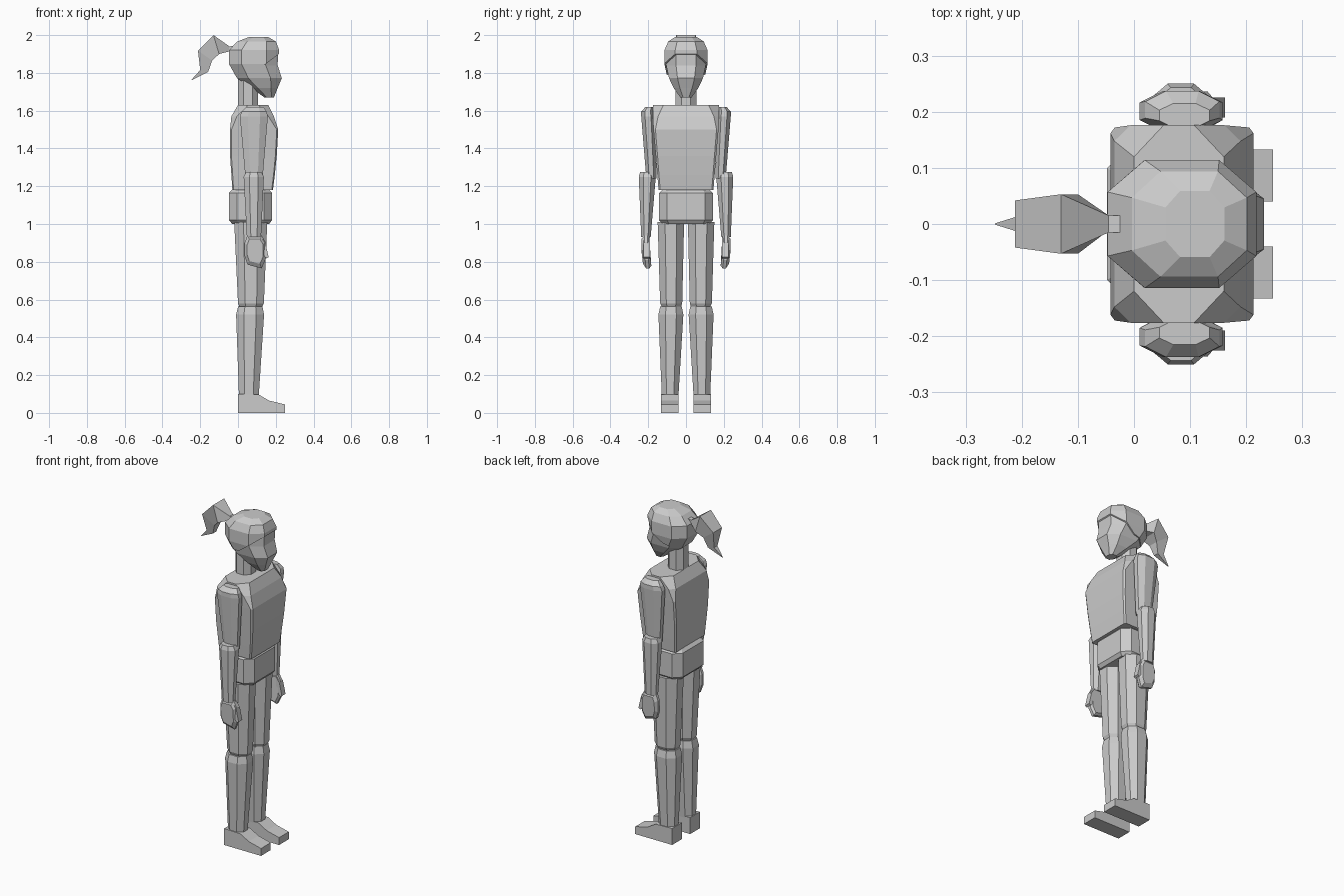
import bpy, bmesh
from mathutils import Vector

grey = bpy.data.materials.new("plain_grey")
grey.diffuse_color = (0.6, 0.6, 0.6, 1)


def finish(name, bm):
    bmesh.ops.remove_doubles(bm, verts=bm.verts, dist=1e-4)
    bmesh.ops.recalc_face_normals(bm, faces=bm.faces)
    me = bpy.data.meshes.new(name)
    bm.to_mesh(me)
    bm.free()
    me.materials.append(grey)
    ob = bpy.data.objects.new(name, me)
    bpy.context.collection.objects.link(ob)
    return ob


def loft(rings):
    """Skin a list of equal-length point rings and cap both ends."""
    bm = bmesh.new()
    vs = [[bm.verts.new(p) for p in r] for r in rings]
    n = len(vs[0])
    for a, b in zip(vs, vs[1:]):
        for i in range(n):
            j = (i + 1) % n
            bm.faces.new((a[i], a[j], b[j], b[i]))
    bm.faces.new(vs[0][::-1])
    bm.faces.new(vs[-1])
    return bm


def octagon(z, x0, x1, y0, y1, cx=0.28, cy=0.28):
    """Chamfered rectangle; cx, cy are chamfer fractions of each side."""
    a, b = (x1 - x0) * cx, (y1 - y0) * cy
    return [Vector(p + (z,)) for p in (
        (x0 + a, y0), (x1 - a, y0), (x1, y0 + b), (x1, y1 - b),
        (x1 - a, y1), (x0 + a, y1), (x0, y1 - b), (x0, y0 + b))]


def body(name, rows):
    return finish(name, loft([octagon(*r) for r in rows]))


def slab(name, profile, y0, y1):
    return finish(name, loft([[(x, y, z) for x, z in profile] for y in (y0, y1)]))


def pair(name, rows):
    for side, s in (("left", 1), ("right", -1)):
        body(f"{name}_{side}", [(r[0], r[1], r[2], *sorted((s * r[3], s * r[4])), *r[5:])
                                for r in rows])


# Legs
pair("thigh", [(0.555, 0.01, 0.125, 0.03, 0.125), (0.58, 0, 0.137, 0.02, 0.137),
               (1.01, -0.02, 0.155, 0.01, 0.15)])
pair("shin", [(0.09, 0.005, 0.11, 0.04, 0.128), (0.52, -0.01, 0.138, 0.014, 0.146),
              (0.562, 0, 0.13, 0.022, 0.137)])

# Feet
foot = [(0, 0), (0.248, 0), (0.248, 0.045), (0.165, 0.065), (0.11, 0.097), (0, 0.1)]
slab("foot_left", foot, 0.04, 0.133)
slab("foot_right", foot, -0.133, -0.04)

# Pelvis and torso
body("pelvis", [(1.0, -0.03, 0.165, -0.125, 0.125, 0.18, 0.14),
                (1.02, -0.048, 0.18, -0.142, 0.142, 0.19, 0.15),
                (1.165, -0.048, 0.18, -0.142, 0.142, 0.19, 0.15),
                (1.182, -0.03, 0.165, -0.125, 0.125, 0.18, 0.14)])
body("torso", [(1.18, -0.03, 0.185, -0.145, 0.145, 0.03, 0.03),
               (1.26, -0.035, 0.195, -0.152, 0.152, 0.03, 0.03),
               (1.36, -0.042, 0.205, -0.16, 0.16, 0.03, 0.03),
               (1.5, -0.042, 0.213, -0.172, 0.172, 0.03, 0.03),
               (1.57, -0.035, 0.19, -0.176, 0.176, 0.13, 0.08),
               (1.63, 0, 0.16, -0.176, 0.176, 0.33, 0.16)])
body("neck", [(1.6, 0, 0.105, -0.055, 0.055), (1.79, 0, 0.105, -0.055, 0.055)])

# Arms
pair("upper_arm", [(1.24, 0.04, 0.13, 0.155, 0.21), (1.57, 0.01, 0.158, 0.165, 0.237),
                   (1.595, 0.02, 0.152, 0.17, 0.237), (1.62, 0.045, 0.135, 0.172, 0.215)])
pair("forearm", [(0.93, 0.047, 0.122, 0.187, 0.237), (1.25, 0.03, 0.137, 0.16, 0.25),
                 (1.275, 0.042, 0.125, 0.17, 0.243)])

# Hands with thumbs
hand = [(0.05, 0.94), (0.125, 0.94), (0.145, 0.905), (0.145, 0.81), (0.125, 0.765),
        (0.05, 0.785), (0.035, 0.83), (0.035, 0.9)]
thumb = [(0.12, 0.935), (0.145, 0.9), (0.162, 0.825), (0.15, 0.818), (0.125, 0.85)]
for side, s in (("left", 1), ("right", -1)):
    rings = []
    for y, k in ((0.192, 0.85), (0.203, 1), (0.22, 1), (0.236, 0.75)):
        rings.append([(0.09 + (x - 0.09) * k, s * (y - max(0, 0.85 - z) * 0.1),
                       0.86 + (z - 0.86) * k) for x, z in hand])
    finish(f"hand_{side}", loft(rings))
    slab(f"thumb_{side}", thumb, s * 0.19, s * 0.225)

# Head and hair share one set of rings: z, back, front, half width
head = [(1.67, 0.14, 0.19, 0.03), (1.72, 0.07, 0.21, 0.065), (1.772, -0.005, 0.232, 0.09),
        (1.84, -0.043, 0.21, 0.105), (1.915, -0.043, 0.212, 0.105),
        (1.96, 0, 0.195, 0.085), (1.983, 0.06, 0.155, 0.05)]
body("head", [(z, a, b, -w, w, 0.25, 0.25) for z, a, b, w in head])
bm = loft([octagon(z + 0.006, a - 0.004, b + 0.006, -w - 0.009, w + 0.009, 0.25, 0.25)
           for z, a, b, w in head])
for co, no in (((0.11, 0, 1.82), (-0.75, 0, 1)), ((0, 0, 1.78), (-0.25, 0, 1))):
    bmesh.ops.bisect_plane(bm, geom=bm.verts[:] + bm.edges[:] + bm.faces[:],
                           plane_co=co, plane_no=no, clear_inner=True)
    bmesh.ops.holes_fill(bm, edges=[e for e in bm.edges if e.is_boundary])
finish("hair", bm)

# Ponytail: upper point, lower point, upper and lower half widths
tail = [((-0.02, 1.945), (-0.03, 1.915), 0.015, 0.015),
        ((-0.045, 1.94), (-0.05, 1.913), 0.015, 0.015),
        ((-0.13, 2.0), (-0.1, 1.9), 0.053, 0.053),
        ((-0.212, 1.918), (-0.137, 1.865), 0.042, 0.03),
        ((-0.2, 1.815), (-0.158, 1.805), 0.016, 0.016),
        ((-0.248, 1.762), (-0.246, 1.761), 0.001, 0.001)]
finish("ponytail", loft([[(t[0], -w, t[1]), (t[0], w, t[1]), (b[0], v, b[1]), (b[0], -v, b[1])]
                         for t, b, w, v in tail]))
